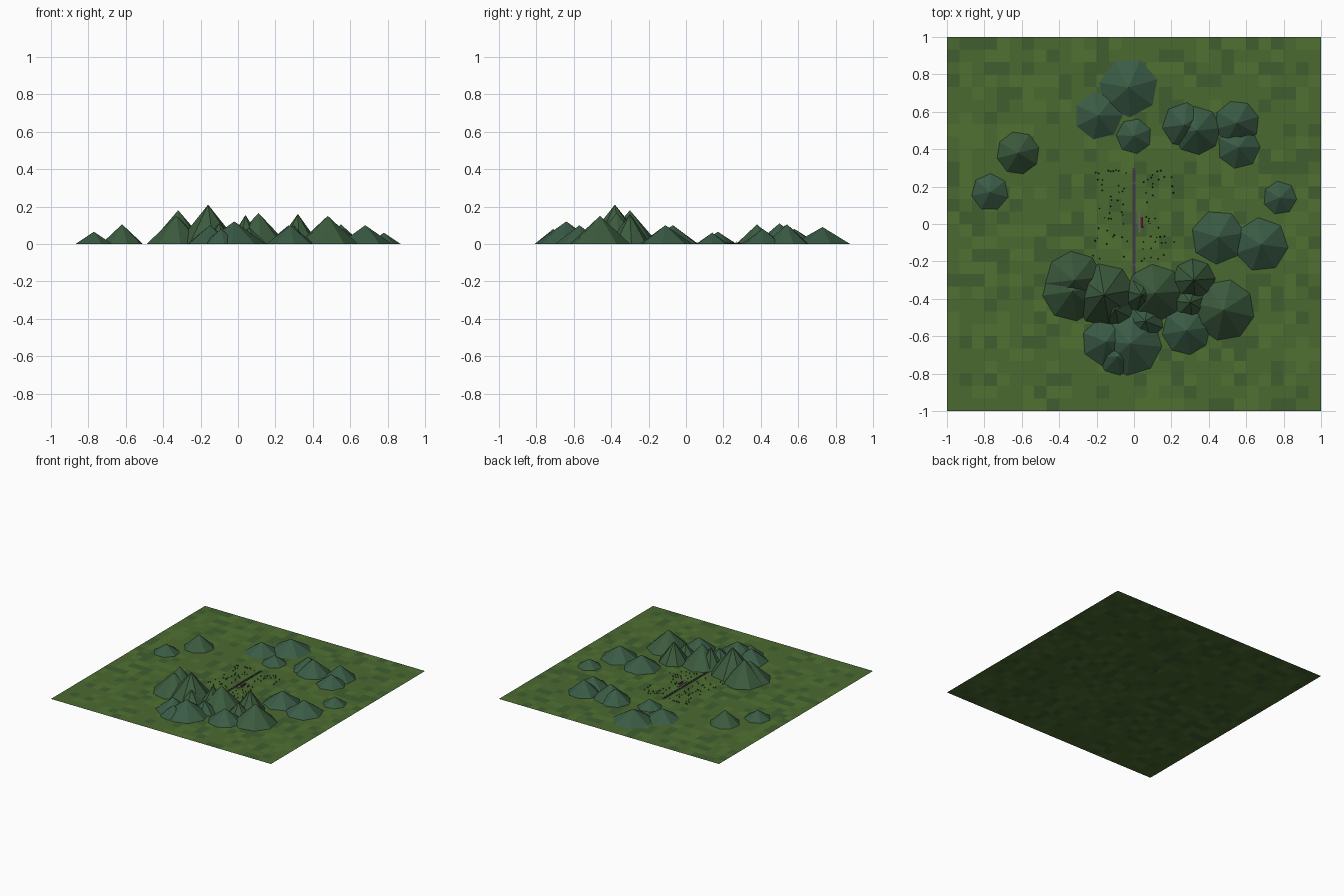
import bpy, bmesh, math, random
from mathutils import Matrix, Vector

if "Cube" in bpy.data.objects:
    bpy.data.objects.remove(bpy.data.objects["Cube"])

random.seed(4)


def material(name, rgb):
    m = bpy.data.materials.new(name)
    m.diffuse_color = (*rgb, 1)
    m.use_nodes = True
    m.node_tree.nodes["Principled BSDF"].inputs["Base Color"].default_value = m.diffuse_color
    return m


def make(name, bm, mats):
    me = bpy.data.meshes.new(name)
    bm.to_mesh(me)
    bm.free()
    for m in mats:
        me.materials.append(m)
    ob = bpy.data.objects.new(name, me)
    bpy.context.collection.objects.link(ob)
    return ob


def box(bm, cx, cy, z0, sx, sy, sz, mat=0):
    r = bmesh.ops.create_cube(bm, size=1, matrix=Matrix.Translation((cx, cy, z0 + sz / 2)) @ Matrix.Diagonal((sx, sy, sz, 1)))
    for f in {f for v in r["verts"] for f in v.link_faces}:
        f.material_index = mat


def cone(bm, x, y, r, h, n, turn=0.0, mat=0):
    ring = [bm.verts.new((x + r * math.cos(turn + i * math.tau / n),
                          y + r * math.sin(turn + i * math.tau / n), 0)) for i in range(n)]
    top = bm.verts.new((x, y, h))
    for i in range(n):
        bm.faces.new((ring[i], ring[(i + 1) % n], top)).material_index = mat


grass = [material("grass", (0.068, 0.142, 0.030)), material("grass_dark", (0.052, 0.112, 0.028)),
         material("grass_light", (0.080, 0.165, 0.032))]
hill = material("hill_green", (0.045, 0.105, 0.048))
far_hill = material("hill_blue_green", (0.042, 0.105, 0.060))
steel = material("track_grey", (0.05, 0.045, 0.055))
wood = material("sleeper_grey", (0.14, 0.13, 0.14))
leaf = material("tree_green", (0.012, 0.035, 0.012))
red = material("roof_red", (0.12, 0.012, 0.018))

# Patchwork ground
bm = bmesh.new()
bmesh.ops.create_grid(bm, x_segments=30, y_segments=30, size=1)
for f in bm.faces:
    f.material_index = random.choices((0, 1, 2), (5, 2, 2))[0]
make("ground", bm, grass)

# Mountains: x, y, radius, height, sides
near = [(-.32, -.30, .155, .18, 8), (-.33, -.36, .16, .15, 8), (-.16, -.38, .17, .21, 8),
        (-.10, -.46, .10, .11, 7), (.11, -.37, .155, .165, 8), (.04, -.38, .10, .155, 8),
        (.32, -.30, .115, .16, 8), (.30, -.42, .09, .10, 7), (.48, -.46, .165, .15, 8),
        (-.62, .38, .115, .105, 8)]
far = [(-.77, .17, .10, .065, 7), (-.03, .73, .16, .09, 7), (-.19, .58, .13, .08, 7),
       (0, .47, .095, .065, 7), (.27, .53, .12, .10, 7), (.335, .50, .13, .11, 8),
       (.55, .54, .12, .105, 8), (.56, .41, .115, .08, 7), (.78, .14, .09, .06, 7),
       (.45, -.07, .145, .10, 7), (.68, -.11, .145, .10, 7), (.28, -.57, .13, .10, 8),
       (-.15, -.63, .13, .10, 7), (-.02, -.64, .17, .12, 8), (-.09, -.71, .10, .08, 7),
       (.06, -.52, .10, .09, 7)]
for group, mat in ((near, hill), (far, far_hill)):
    for i, (x, y, r, h, n) in enumerate(group):
        bm = bmesh.new()
        cone(bm, x, y, r, h, n, random.random())
        make(f"{mat.name[:-6]}_mountain_{i}", bm, [mat])

# Straight railway bed with rails and a few light sleepers
bm = bmesh.new()
box(bm, 0, 0, 0, .018, .60, .003)
for s in (-1, 1):
    box(bm, s * .004, 0, .003, .0015, .60, .0015)
for y in (-.27, -.22, .22, .29):
    box(bm, 0, y, .003, .014, .005, .001, 1)
make("railway", bm, [steel, wood])

# Platform and small station beside the track
bm = bmesh.new()
box(bm, .03, .01, 0, .012, .11, .004)
box(bm, .042, .01, 0, .010, .045, .008)
box(bm, .042, .01, .008, .014, .05, .004, 1)
make("station", bm, [wood, red])

# Scattered small trees
bm = bmesh.new()
for _ in range(80):
    x = random.choice((-1, 1)) * random.uniform(.03, .22)
    cone(bm, x, random.uniform(-.2, .29), random.uniform(.003, .005), random.uniform(.008, .014), 5)
make("trees", bm, [leaf])
